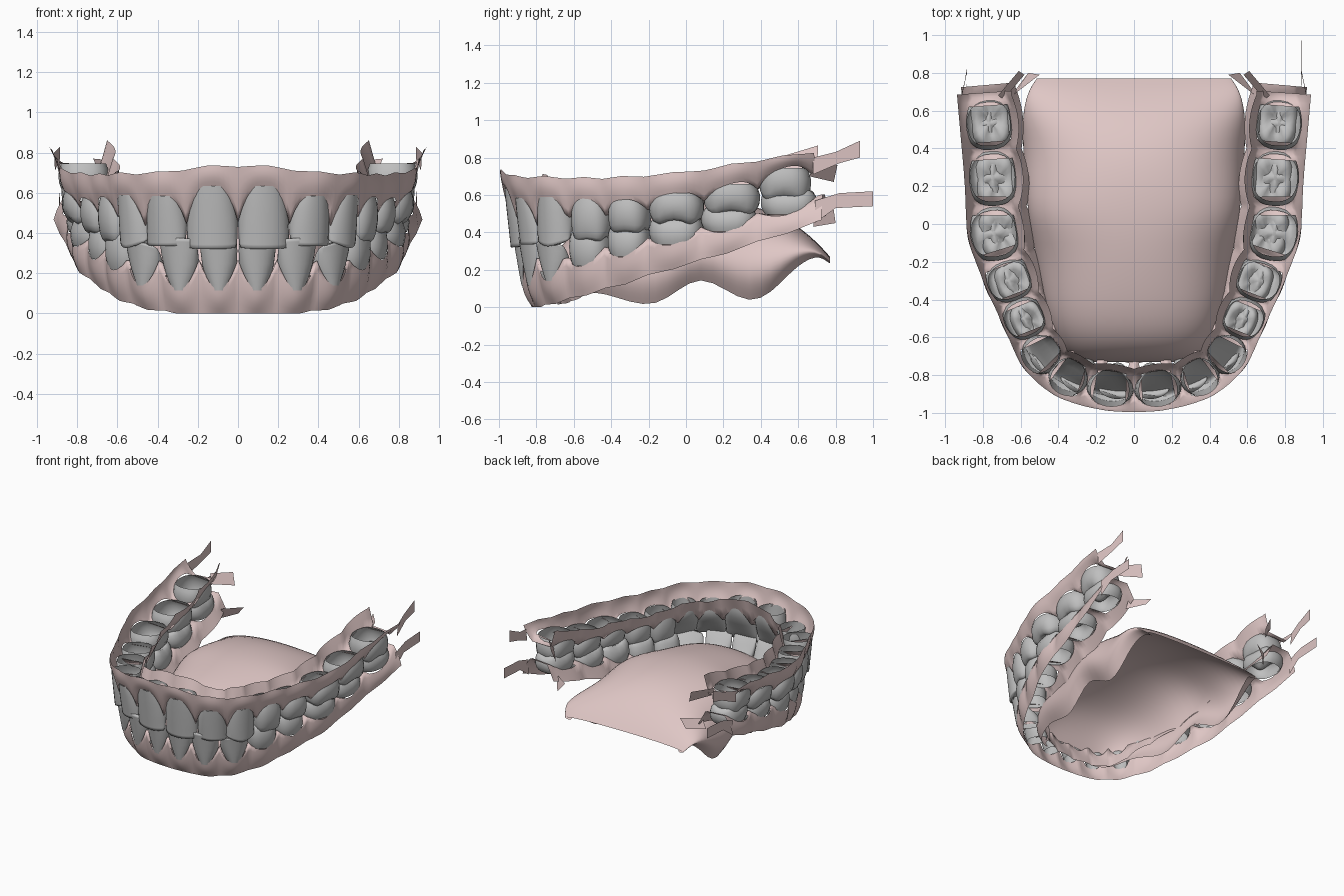
import bpy, bmesh, math
from mathutils import Vector

if "Cube" in bpy.data.objects:
    bpy.data.objects.remove(bpy.data.objects["Cube"])


def material(name, rgb):
    m = bpy.data.materials.new(name)
    m.diffuse_color = (*rgb, 1)
    m.use_nodes = True
    m.node_tree.nodes["Principled BSDF"].inputs["Base Color"].default_value = m.diffuse_color
    return m


PINK = material("gum_pink", (0.74, 0.57, 0.56))
GREY = material("tooth_grey", (0.52, 0.52, 0.52))


def finish(bm, name, mat, centre, subsurf=0):
    """Turn the faces outward from a centre and make a smooth object."""
    c = Vector(centre)
    bm.normal_update()
    if sum(f.normal.dot(f.calc_center_median() - c) * f.calc_area() for f in bm.faces) < 0:
        bmesh.ops.reverse_faces(bm, faces=bm.faces[:])
    me = bpy.data.meshes.new(name)
    bm.to_mesh(me)
    bm.free()
    me.shade_smooth()
    me.materials.append(mat)
    ob = bpy.data.objects.new(name, me)
    bpy.context.collection.objects.link(ob)
    if subsurf:
        mod = ob.modifiers.new("smooth", 'SUBSURF')
        mod.levels = mod.render_levels = subsurf
    return ob


# One row per tooth from the middle to the back:
# x, y, half width, half depth, tip z, neck z, gum edge z, gum edge offset, lean
UPPER = [
    (.127, -.872, .127, .098, .32, .635, .725, .018, -.03),
    (.350, -.812, .108, .100, .335, .585, .695, .015, -.03),
    (.492, -.690, .108, .105, .325, .590, .690, .01, -.02),
    (.582, -.500, .108, .110, .355, .580, .685, .005, 0),
    (.662, -.300, .110, .120, .40, .575, .690, .005, 0),
    (.742, -.050, .145, .130, .45, .61, .71, .005, 0),
    (.748, .245, .150, .130, .50, .66, .755, .02, 0),
    (.768, .530, .138, .125, .575, .745, .80, .03, 0)]
LOWER = [
    (.089, -.800, .092, .080, .38, .115, .000, -.06, .05),
    (.268, -.765, .097, .085, .375, .115, .005, -.06, .05),
    (.425, -.670, .100, .095, .36, .14, .030, -.06, .04),
    (.540, -.505, .110, .105, .41, .22, .075, -.05, .02),
    (.625, -.300, .112, .112, .44, .27, .135, -.05, .01),
    (.705, -.050, .145, .125, .49, .335, .215, -.04, 0),
    (.730, .230, .148, .122, .54, .405, .300, -.02, 0),
    (.758, .550, .150, .118, .63, .495, .405, .01, 0)]


def full_arch(half):
    """Mirror the half arch and extend both ends by two rows."""
    r = [(-t[0],) + t[1:] for t in reversed(half)] + list(half)
    for _ in range(2):
        r.append(tuple(2 * a - b for a, b in zip(r[-1], r[-2])))
        r.insert(0, tuple(2 * a - b for a, b in zip(r[0], r[1])))
    return r


def sample(rows, u):
    """Catmull-Rom sample of the arch, with tangent and outward direction."""
    u += 2
    i = min(max(int(math.floor(u)), 1), len(rows) - 3)
    t = u - i
    val, der = [], []
    for a, b, c, d in zip(rows[i - 1], rows[i], rows[i + 1], rows[i + 2]):
        k1, k2, k3 = c - a, 2 * a - 5 * b + 4 * c - d, 3 * b - a - 3 * c + d
        val.append(b + .5 * (k1 * t + k2 * t * t + k3 * t ** 3))
        der.append(k1 + 2 * k2 * t + 3 * k3 * t * t)
    T = Vector((der[0], der[1], 0)).normalized()
    return val, T, Vector((T.y, -T.x, 0))


def power(v, e):
    return math.copysign(abs(v) ** e, v)


# Crown rings: (height along crown, width scale, depth scale)
FRONT = [(0, .8, 1), (.12, .9, .99), (.3, .97, .9), (.5, 1, .7), (.75, 1, .42),
         (.93, .98, .24), (1, .92, .13)]
SPIKE = [(0, .5, .9), (.12, .64, .95), (.3, .82, .88), (.5, .94, .68), (.75, 1, .42),
         (.93, .99, .26), (1, .93, .15)]
BACK = [(0, .84, .9), (.15, .93, .97), (.35, 1, 1), (.55, 1, .98), (.75, .98, .9),
        (.9, .9, .78), (.97, .77, .64), (.93, .55, .46), (.84, .3, .25), (.78, .1, .08)]


def tooth(rows, i, name, upper):
    (x, y, w, d, tip, neck, _, _, lean), T, N = sample(rows, i)
    k = i - 8 if i > 7 else 7 - i
    front = k < 3
    rings = BACK if not front else FRONT if upper else SPIKE
    n = 24
    bm = bmesh.new()
    loops = []
    for t, ws, ds in rings:
        loop = []
        for j in range(n):
            th = 2 * math.pi * j / n
            a = w * ws * power(math.cos(th), .9 if front else .8)
            b = d * ds * power(math.sin(th), .8) + lean * t
            tt = t
            if front:
                if b < 0:
                    a *= 1 - .15 * abs(math.sin(th))
                # flat face in the middle, rounding back at the sides
                b += d * (1 - ds) * .95 - d * .35 * t * (a / w) ** 2
                bend = .14 if k == 2 else .03        # pointed canine
                tt -= t ** 4 * bend * abs(a / w) ** (1.6 if k == 2 else 3)
            elif t > .7 and ws > .2:                 # cusps
                tt += (.07 if k > 4 else .03) * -math.cos(4 * th)
                if k < 5:
                    tt += .08 * (abs(math.sin(th)) - .6)
            p = Vector((x, y, neck + (tip - neck) * tt)) + T * a + N * b
            loop.append(bm.verts.new(p))
        loops.append(loop)
    for l0, l1 in zip(loops, loops[1:]):
        for j in range(n):
            m = (j + 1) % n
            bm.faces.new((l0[j], l0[m], l1[m], l1[j]))
    bm.faces.new(loops[-1])
    finish(bm, name, GREY, (x, y, (tip + neck) / 2))


def gum(rows, name, upper, flaps):
    """Scalloped gum ribbon, open over the roots, with webs between teeth."""
    sg = 1 if upper else -1
    bm = bmesh.new()
    steps, stations = 12, []
    for s in range(-7, 15 * steps + 8):
        u = s / steps
        (x, y, w, d, tip, neck, edge, eo, lean), T, N = sample(rows, u)
        near = min(max(round(u), 0), 15)
        q = min(1, abs(u - near) * 2)
        k = abs(u - 7.5)
        deep = .58 if k < 3 else .42
        shape = q ** (2.8 if upper else 1.8)
        margin = neck + (tip - neck) * deep * shape
        inner = neck + (tip - neck) * (.1 + .3 * q * q)
        bo = d * (.95 - .32 * q * q) + lean * .6 * q * q
        bi = -d * (.94 - .2 * q * q)
        top = max(0, edge + sg * .012 * (1 - q))
        prof = []
        for f in (0, .2, .4, .6, .8, 1):             # outer wall
            b = (d + eo) * (1 - f) + bo * f + .01 * math.sin(math.pi * f)
            prof.append((b, top + (margin - top) * f))
        prof.append((0, (margin + inner) / 2))       # web
        drop = .07 if upper else .1 - .005 * k
        for f in (0, .5, 1):                         # inner wall
            prof.append((bi - (.04 if upper else .06) * f, inner + (neck + sg * drop - inner) * f))
        P = Vector((x, y, 0))
        stations.append((q, [bm.verts.new(P + N * b + Vector((0, 0, z))) for b, z in prof]))
    for (q0, r0), (q1, r1) in zip(stations, stations[1:]):
        for j in range(len(r0) - 1):
            if j in (5, 6) and min(q0, q1) < .65:
                continue
            bm.faces.new((r0[j], r0[j + 1], r1[j + 1], r1[j]))
    # thin flaps trailing at the back ends
    for pts in flaps:
        for sx in (1, -1):
            vs = [bm.verts.new((sx * px, py, pz)) for px, py, pz in pts]
            bm.faces.new(vs if sx > 0 else vs[::-1])
    finish(bm, name, PINK, (0, 0, .4))


UPPER_FLAPS = [
    [(.91, .68, .71), (.885, .82, .77), (.885, .93, .80), (.885, .93, .89), (.885, .80, .83), (.915, .68, .80)],
    [(.69, .66, .70), (.58, .79, .67), (.61, .81, .76), (.72, .68, .77)]]
LOWER_FLAPS = [
    [(.89, .69, .45), (.885, .80, .53), (.885, 1.0, .54), (.885, 1.0, .62), (.885, .82, .61), (.89, .69, .57)],
    [(.65, .68, .43), (.56, .80, .45), (.50, .79, .52), (.63, .69, .51)]]

# Gums and teeth
for label, half, flaps in (("upper", UPPER, UPPER_FLAPS), ("lower", LOWER, LOWER_FLAPS)):
    arch = full_arch(half)
    gum(arch, label + "_gum", label == "upper", flaps)
    for i in range(16):
        side = "right" if i > 7 else "left"
        k = i - 8 if i > 7 else 7 - i
        kind = ("incisor", "incisor", "canine", "premolar", "premolar", "molar", "molar", "molar")[k]
        tooth(arch, i, f"{label}_{kind}_{k + 1}_{side}", label == "upper")

# Tongue: domed open sheet; rows of y, half width, top z, bottom edge z
TONGUE = [(-.73, .22, .16, .06), (-.71, .33, .27, .06), (-.62, .41, .40, .06),
          (-.45, .47, .48, .10), (-.15, .53, .55, -.05), (.07, .57, .575, .24),
          (.35, .59, .56, -.05), (.56, .60, .47, .20), (.70, .57, .35, .29), (.77, .52, .27, .23)]
SECTION = [(0, 1), (.35, .97), (.65, .87), (.88, .68), (1, .42), (.99, .2), (.86, 0)]
section = [(-a, b) for a, b in reversed(SECTION[1:])] + SECTION
bm = bmesh.new()
grid = [[bm.verts.new((a * w, y, lo + (hi - lo) * b)) for a, b in section] for y, w, hi, lo in TONGUE]
for r0, r1 in zip(grid, grid[1:]):
    for j in range(len(r0) - 1):
        bm.faces.new((r0[j], r0[j + 1], r1[j + 1], r1[j]))
finish(bm, "tongue", PINK, (0, 0, 0), 2)
